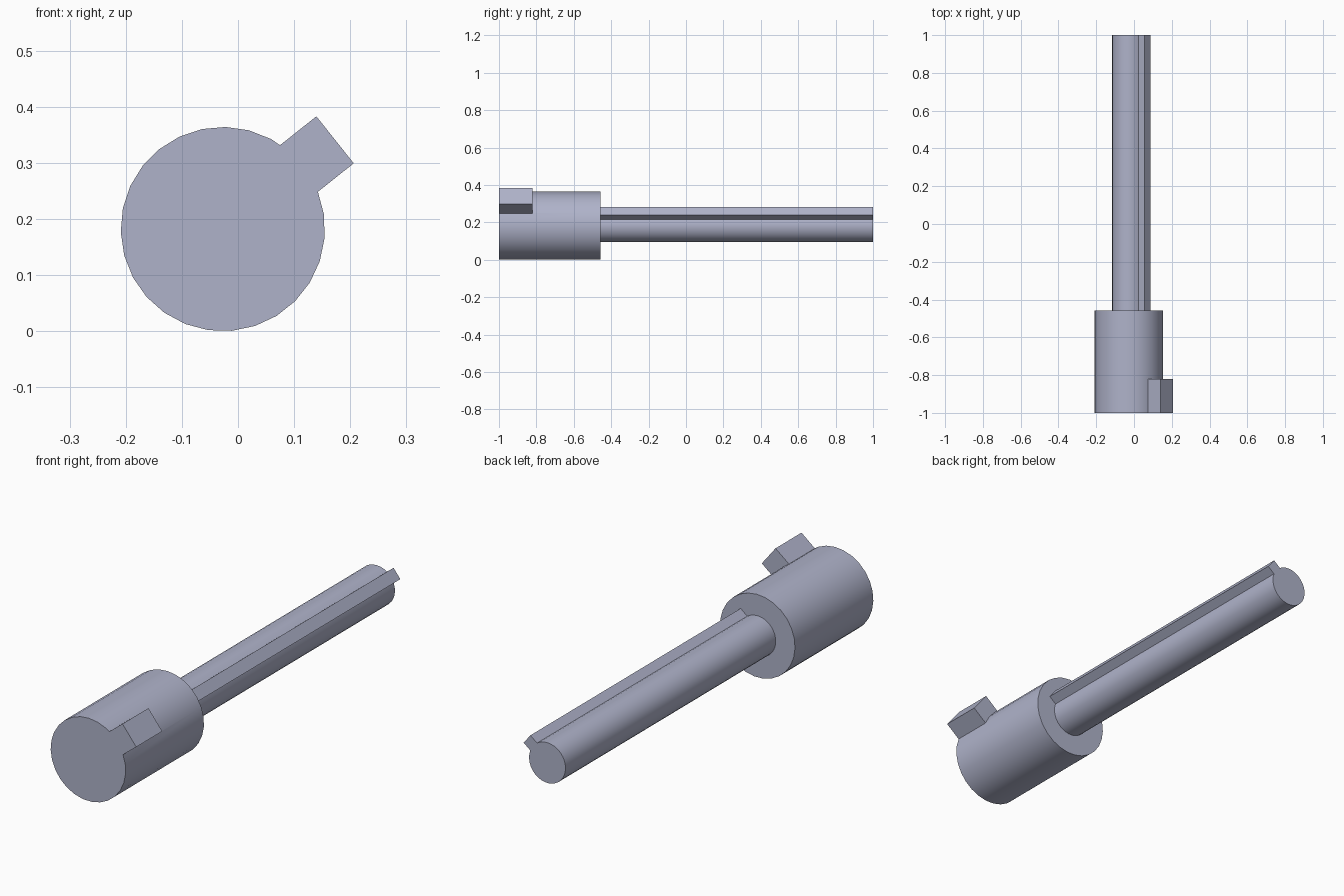
import bpy, bmesh, math

if "Cube" in bpy.data.objects:
    bpy.data.objects.remove(bpy.data.objects["Cube"], do_unlink=True)

# Shared axis of the turned part and the direction of both keys
CX, CZ = -0.027, 0.182
KEY_ANGLE = math.radians(38.5)

steel = bpy.data.materials.new("blue grey steel")
COLOUR = (0.43, 0.45, 0.59, 1.0)
steel.diffuse_color = COLOUR
steel.use_nodes = True
steel.node_tree.nodes["Principled BSDF"].inputs["Base Color"].default_value = COLOUR


def along_key(out, side):
    """Point measured along and across the key direction."""
    c, s = math.cos(KEY_ANGLE), math.sin(KEY_ANGLE)
    return (CX + out * c - side * s, CZ + out * s + side * c)


def circle(radius, count, start):
    return [(CX + radius * math.cos(start + i * math.tau / count),
             CZ + radius * math.sin(start + i * math.tau / count)) for i in range(count)]


def keyed_circle(radius, count, tip, width):
    """Circle outline with a rectangular key standing out of it."""
    half = math.asin(width / 2 / radius)
    sweep = math.tau - 2 * half
    pts = [(CX + radius * math.cos(KEY_ANGLE + half + sweep * i / count),
            CZ + radius * math.sin(KEY_ANGLE + half + sweep * i / count))
           for i in range(count + 1)]
    return pts + [along_key(tip, -width / 2), along_key(tip, width / 2)]


def prism(name, outline, y0, y1):
    """Extrude an x-z outline from y0 to y1."""
    bm = bmesh.new()
    face = bm.faces.new([bm.verts.new((x, y0, z)) for x, z in outline])
    new = bmesh.ops.extrude_face_region(bm, geom=[face])["geom"]
    moved = [v for v in new if isinstance(v, bmesh.types.BMVert)]
    bmesh.ops.translate(bm, verts=moved, vec=(0, y1 - y0, 0))
    bmesh.ops.recalc_face_normals(bm, faces=bm.faces)
    mesh = bpy.data.meshes.new(name)
    bm.to_mesh(mesh)
    bm.free()
    mesh.materials.append(steel)
    obj = bpy.data.objects.new(name, mesh)
    bpy.context.collection.objects.link(obj)
    return obj


def activate(obj):
    bpy.ops.object.select_all(action='DESELECT')
    obj.select_set(True)
    bpy.context.view_layer.objects.active = obj


# Head: wide cylinder with a short key fused to its front end
head = prism("head", circle(0.182, 27, math.radians(88.4)), -1.0, -0.457)
key = prism("head_key", [along_key(0.10, -0.0535), along_key(0.2555, -0.0535),
                         along_key(0.2555, 0.0535), along_key(0.10, 0.0535)], -1.0, -0.82)
union = head.modifiers.new("fuse key", 'BOOLEAN')
union.operation = 'UNION'
union.solver = 'EXACT'
union.object = key
activate(head)
bpy.ops.object.modifier_apply(modifier=union.name)
bpy.data.objects.remove(key, do_unlink=True)

# Shaft: thin cylinder with a key along its whole length
shaft = prism("shaft", keyed_circle(0.0885, 28, 0.1255, 0.0525), -0.457, 1.0)

for obj in (head, shaft):
    activate(obj)
    bpy.ops.object.shade_smooth_by_angle(angle=math.radians(30))
